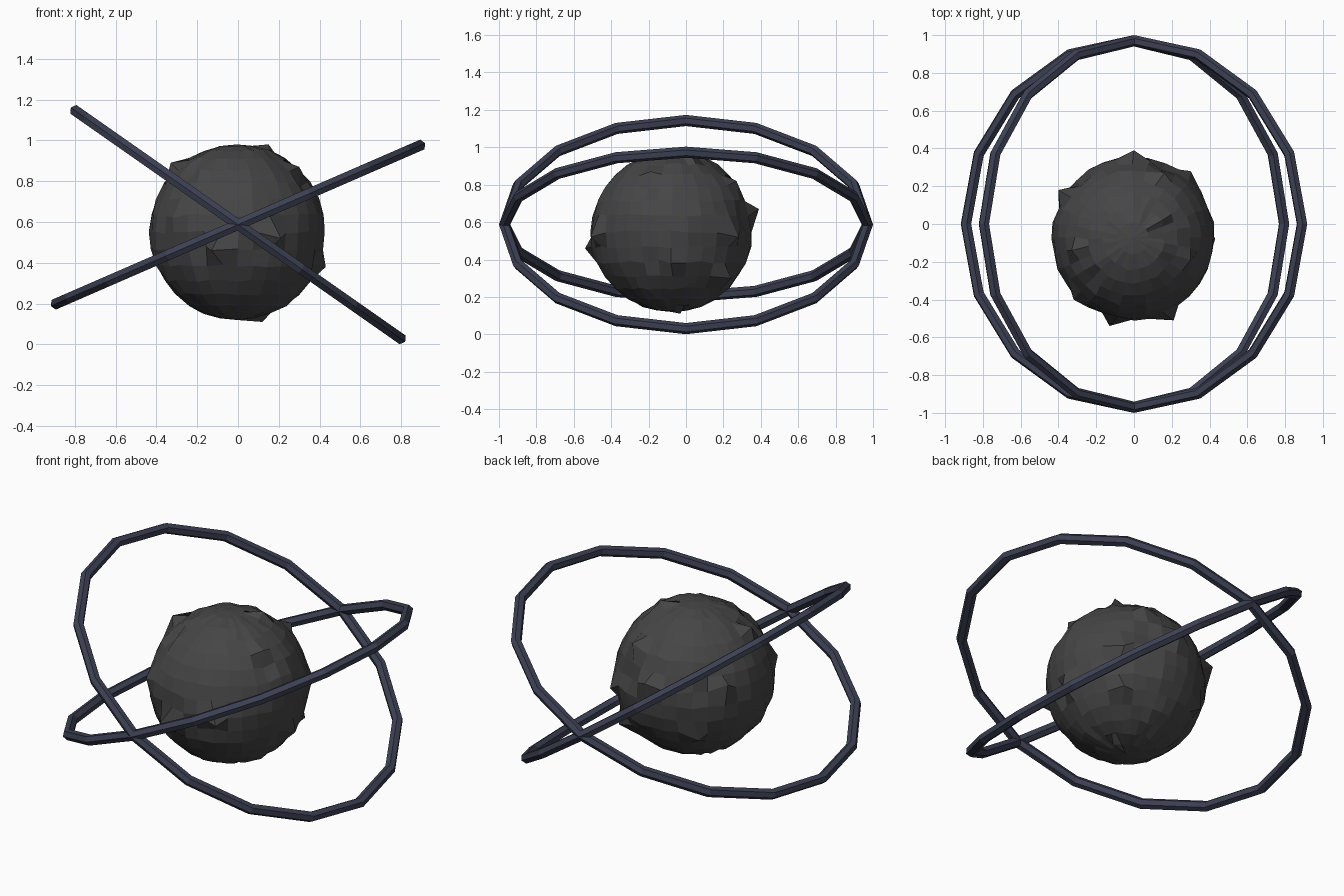
import bpy, math, random
from mathutils import Vector

if "Cube" in bpy.data.objects:
    bpy.data.objects.remove(bpy.data.objects["Cube"])

random.seed(4)


def material(name, rgb):
    m = bpy.data.materials.new(name)
    m.diffuse_color = (*rgb, 1)
    m.use_nodes = True
    m.node_tree.nodes["Principled BSDF"].inputs["Base Color"].default_value = m.diffuse_color
    return m


rock_mat = material("dark grey rock", (0.06, 0.06, 0.06))
ring_mat = material("dark blue metal", (0.045, 0.051, 0.085))

# Rocky core: a faceted sphere with a few jagged points pulled out
CENTRE, RADIUS = Vector((-0.005, -0.075, 0.55)), 0.43
bpy.ops.mesh.primitive_uv_sphere_add(segments=32, ring_count=16, radius=RADIUS, location=CENTRE)
core = bpy.context.object
core.name = "rock_core"
core.data.materials.append(rock_mat)
verts = core.data.vertices
for v in verts:
    jitter = Vector([random.uniform(-1, 1) for _ in range(3)])
    v.co += jitter * 0.007 if abs(v.co.z) < 0.4 else jitter * 0.001

# Positions of the jagged points
spikes = [(0, 0.39, 0.67), (-0.13, -0.54, 0.46), (0.12, -0.03, 0.11),
          (0.43, -0.08, 0.38), (-0.40, 0.18, 0.69), (0.30, 0.28, 0.52),
          (0.15, 0.02, 0.98), (-0.33, -0.14, 0.89), (0.21, -0.51, 0.52),
          (-0.32, -0.40, 0.62), (0.30, -0.19, 0.87), (0.16, 0.27, 0.82),
          (-0.26, 0.25, 0.35), (0.27, 0.24, 0.30)]
for s in spikes:
    target = Vector(s) - CENTRE
    v = min(verts, key=lambda p: (p.co - target).length)
    v.co = target

# Small dents between the points
for d in [(-0.3, -1, -0.2), (0.95, -0.2, -0.5), (0.8, -0.35, 0.5),
          (-0.5, -0.5, 0.7), (0.4, 0.8, 0.2), (-0.7, 0.6, 0.1)]:
    target = Vector(d).normalized() * RADIUS
    v = min(verts, key=lambda p: (p.co - target).length)
    v.co *= 0.95


# Two crossed hoops, tilted about the y axis
def hoop(name, tilt):
    bpy.ops.mesh.primitive_torus_add(major_segments=16, minor_segments=6,
                                     major_radius=0.97, minor_radius=0.03,
                                     location=(0, 0, 0.587),
                                     rotation=(0, math.radians(tilt), 0))
    ob = bpy.context.object
    ob.name = name
    ob.data.materials.append(ring_mat)
    ob.data.shade_flat()


hoop("shallow_ring", -23.5)
hoop("steep_ring", 35)
core.data.shade_flat()
